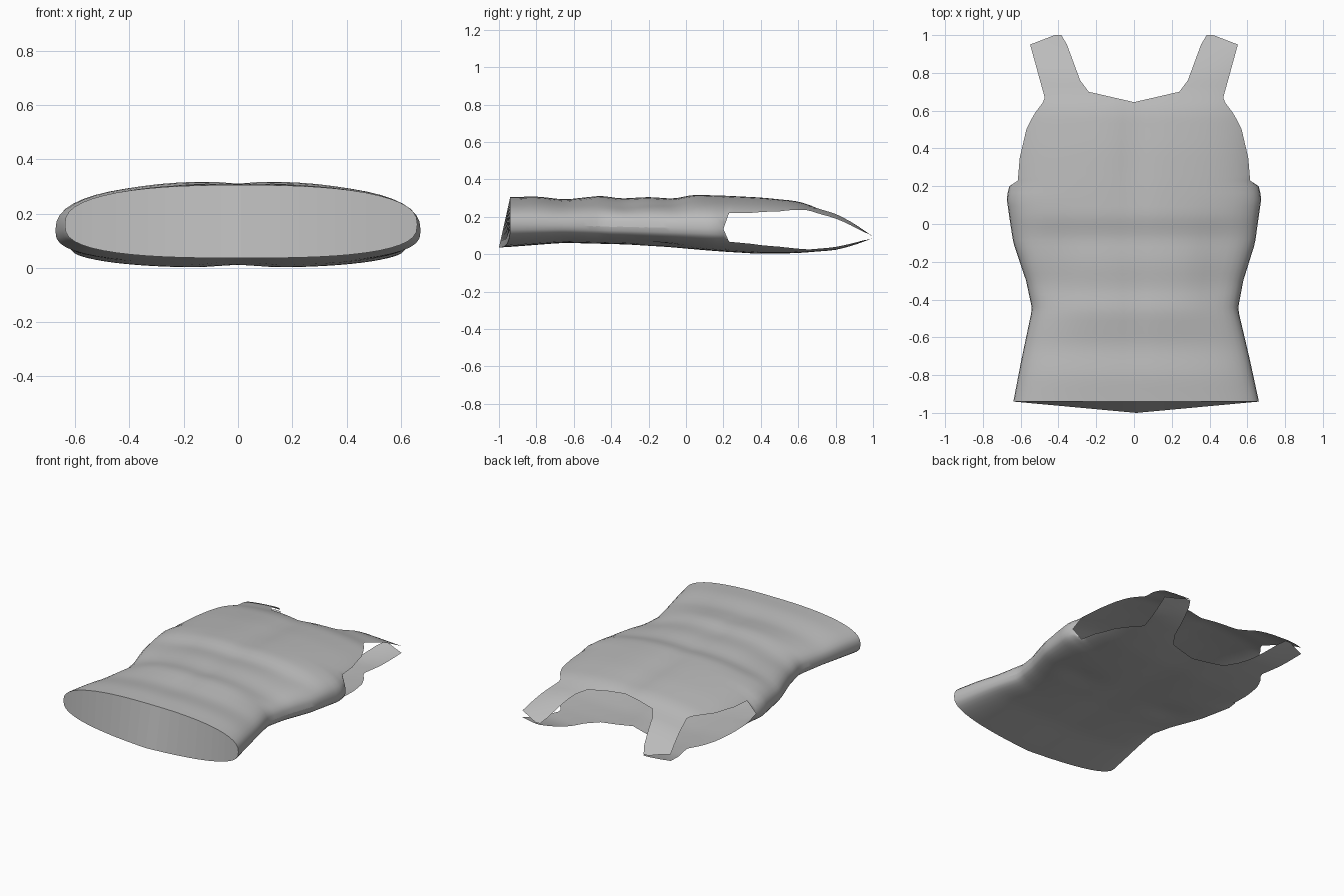
import bpy, bmesh, math

if "Cube" in bpy.data.objects:
    bpy.data.objects.remove(bpy.data.objects["Cube"], do_unlink=True)

cloth = bpy.data.materials.new("grey_cloth")
cloth.use_nodes = True
grey = (0.5, 0.5, 0.5, 1)
cloth.diffuse_color = grey
cloth.node_tree.nodes["Principled BSDF"].inputs["Base Color"].default_value = grey


def lerp(keys, y):
    """Piecewise linear profile through (y, value) pairs."""
    if y <= keys[0][0]:
        return keys[0][1]
    for (a, va), (b, vb) in zip(keys, keys[1:]):
        if y <= b:
            return va + (vb - va) * (y - a) / (b - a)
    return keys[-1][1]


def soft(keys, y):
    return sum(lerp(keys, y + d) for d in (-.03, 0, .03)) / 3


# Profiles along the garment
HEM, ARMPIT, TIP = -.94, .2, 1.0
WIDTH = [(HEM, .65), (-.72, .605), (-.45, .545), (-.3, .575), (-.1, .64),
         (.14, .675), (.2, .66), (.6, .66), (TIP, .64)]
ARMHOLE = [(.2, .66), (.23, .615), (.35, .605), (.5, .57), (.58, .53),
           (.66, .47), (.75, .495), (.95, .55), (TIP, .42)]
NECK = {1: [(.645, 0), (.7, .24), (.76, .285), (.95, .355), (TIP, .385)],
        -1: [(.56, 0), (.62, .2), (.7, .26), (.76, .285), (.95, .355), (TIP, .385)]}
TOP = [(HEM, .305), (-.8, .31), (-.65, .293), (-.45, .315), (-.35, .298),
       (-.2, .308), (-.06, .297), (.03, .32), (.2, .315), (.4, .305),
       (.6, .285), (.7, .25), (.8, .225), (.9, .17), (TIP, .095)]
BOTTOM = [(HEM, .035), (-.65, .06), (-.3, .05), (0, .028), (.2, .012),
          (.4, 0), (.6, .005), (.8, .018), (.9, .045), (TIP, .085)]
MID = [(HEM, .16), (.2, .135), (.7, .11), (.9, .1), (TIP, .09)]


def bump(x, y, cx, cy, rx, ry):
    return math.exp(-((abs(x) - cx) / rx) ** 2 - ((y - cy) / ry) ** 2)


def surface(x, y, side):
    """Height of the front (side 1) or back (side -1) cloth."""
    r = min(1, abs(x) / lerp(WIDTH, y))
    n = 2.5 if side > 0 else 2.8
    full = (1 - r ** n) ** (1 / n)
    mid = soft(MID, y) if y < .97 else lerp(MID, y)
    rim = TOP if side > 0 else BOTTOM
    z = mid + ((soft(rim, y) if y < .97 else lerp(rim, y)) - mid) * full
    if side > 0:    # chest and stomach relief
        z -= .016 * bump(x, y, 0, .35, .07, .35)
        z -= .008 * bump(x, y, 0, -.4, .06, .3)
        z -= .014 * bump(x, y, .42, -.25, .1, .25)
    else:           # spine groove and shoulder blades
        z += .014 * bump(x, y, 0, .1, .09, .6)
        z += .012 * bump(x, y, .35, -.1, .15, .1)
    return z


rows = [HEM + (ARMPIT - HEM) * i / 32 for i in range(33)]
rows += [.23, .26, .3, .35, .4, .45, .5, .53, .56, .59, .62, .645, .67,
         .7, .73, .76, .8, .84, .88, .92, .95, .975, TIP]
COLS = 14


def point(x_sign, side, y, i):
    outer = lerp(WIDTH, y) if y <= ARMPIT + 1e-6 else lerp(ARMHOLE, y)
    inner = lerp(NECK[side], y)
    x = inner + (outer - inner) * math.sin(i / COLS * math.pi / 2)
    z = surface(x, y, side)
    if side < 0 and y < -.6:    # back hem dips to a point in the middle
        y -= .06 * (1 - x / outer) * (-.6 - y) / (-.6 - HEM)
    lean = .012 * max(0, min(1, -y))
    return (x * x_sign + lean, y, z)


def make_object(name, bm):
    bmesh.ops.remove_doubles(bm, verts=bm.verts, dist=.0004)
    bmesh.ops.recalc_face_normals(bm, faces=bm.faces)
    mesh = bpy.data.meshes.new(name)
    bm.to_mesh(mesh)
    bm.free()
    mesh.materials.append(cloth)
    obj = bpy.data.objects.new(name, mesh)
    bpy.context.collection.objects.link(obj)
    bpy.ops.object.select_all(action='DESELECT')
    obj.select_set(True)
    bpy.context.view_layer.objects.active = obj
    return obj


# Tank top: front and back cloth for each half, joined at sides and straps
bm = bmesh.new()
for x_sign in (1, -1):
    for side in (1, -1):
        grid = [[bm.verts.new(point(x_sign, side, y, i)) for i in range(COLS + 1)]
                for y in rows]
        for lo, hi in zip(grid, grid[1:]):
            for i in range(COLS):
                quad = [lo[i], lo[i + 1], hi[i + 1], hi[i]]
                bm.faces.new(quad if x_sign * side > 0 else quad[::-1])
make_object("tank_top", bm)
bpy.ops.object.shade_smooth_by_angle(angle=math.radians(50))

# Flat panel closing the hem
bm = bmesh.new()
for x_sign in (1, -1):
    rims = [[bm.verts.new(point(x_sign, side, HEM, i)) for i in range(COLS + 1)]
            for side in (1, -1)]
    for i in range(COLS):
        quad = [rims[0][i], rims[0][i + 1], rims[1][i + 1], rims[1][i]]
        bm.faces.new(quad if x_sign < 0 else quad[::-1])
make_object("hem_panel", bm)
